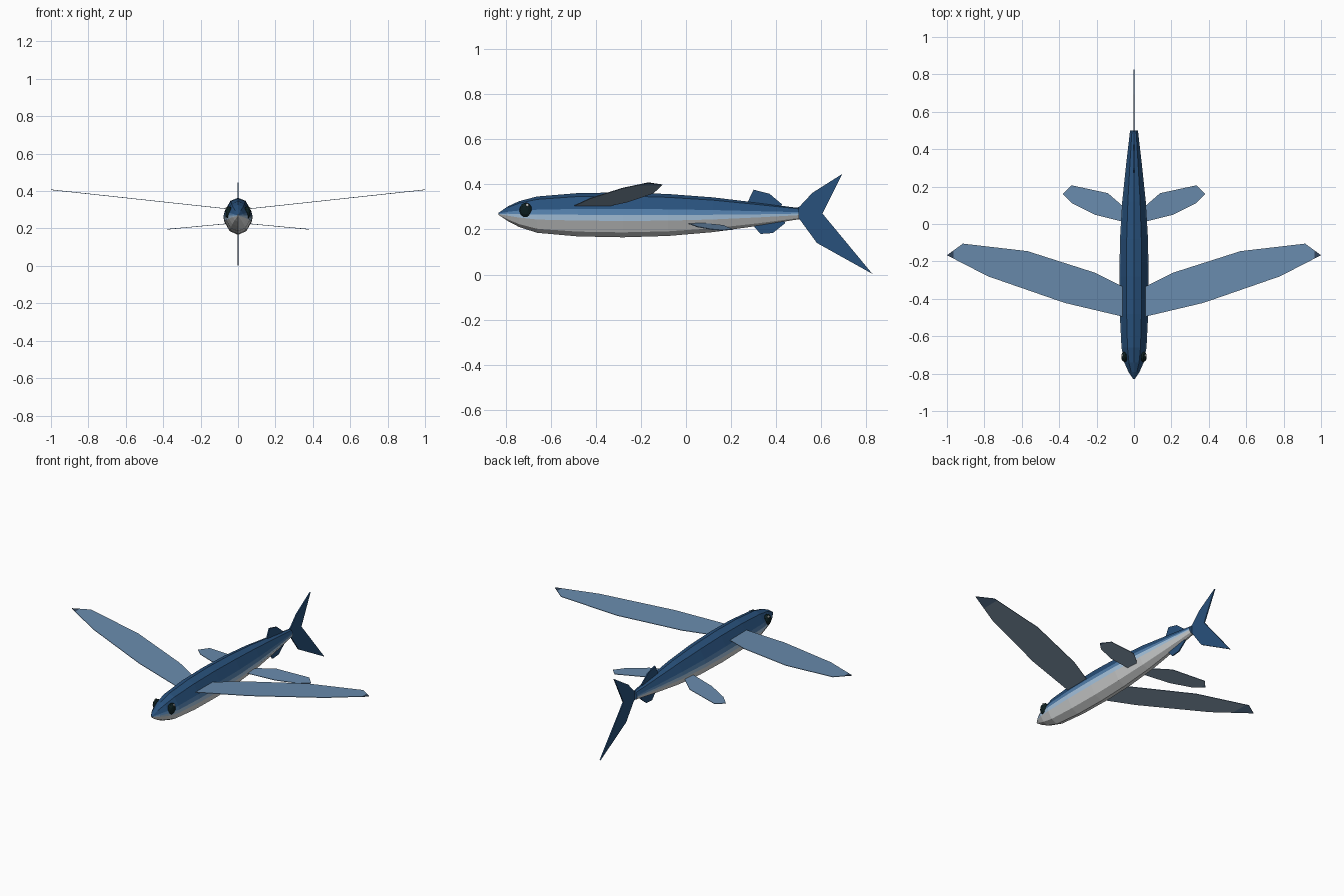
import bpy, bmesh, math
from mathutils import Vector

if "Cube" in bpy.data.objects:
    bpy.data.objects.remove(bpy.data.objects["Cube"])


def mat(name, r, g, b):
    m = bpy.data.materials.new(name)
    lin = [(c / 255 / 12.92 if c < 10 else ((c / 255 + 0.055) / 1.055) ** 2.4) for c in (r, g, b)]
    m.diffuse_color = (*lin, 1)
    m.use_nodes = True
    m.node_tree.nodes["Principled BSDF"].inputs["Base Color"].default_value = m.diffuse_color
    return m


NAVY = mat("deep blue", 40, 81, 124)
MID = mat("mid blue", 82, 126, 170)
PALE = mat("pale blue", 168, 198, 225)
SILVER = mat("silver", 222, 224, 224)
FIN_TOP = mat("fin blue", 105, 139, 173)
FIN_UNDER = mat("fin underside", 149, 173, 195)
TIP = mat("fin tip", 52, 70, 92)
EYE = mat("eye black", 12, 30, 32)
GLINT = mat("eye glint", 240, 243, 243)


def finish(bm, name, mats):
    bmesh.ops.recalc_face_normals(bm, faces=bm.faces[:])
    me = bpy.data.meshes.new(name)
    bm.to_mesh(me)
    bm.free()
    for m in mats:
        me.materials.append(m)
    ob = bpy.data.objects.new(name, me)
    bpy.context.collection.objects.link(ob)
    return ob


# Body: one faceted cross-section lofted along y, coloured in bands
half = [(0.0, 1.0), (0.52, 0.84), (0.92, 0.27), (1.0, 0.0), (0.95, -0.27), (0.58, -0.78), (0.0, -1.0)]
section = half + [(-x, z) for x, z in reversed(half[1:-1])]
band = [0, 0, 1, 2, 3, 3]
stations = [  # y, half width, bottom, top
    (-0.83, 0.004, 0.264, 0.274), (-0.79, 0.030, 0.237, 0.302), (-0.74, 0.052, 0.211, 0.325),
    (-0.66, 0.067, 0.185, 0.346), (-0.48, 0.076, 0.169, 0.361), (-0.28, 0.078, 0.165, 0.364),
    (-0.08, 0.075, 0.171, 0.357), (0.12, 0.063, 0.188, 0.342), (0.32, 0.042, 0.216, 0.318),
    (0.50, 0.021, 0.245, 0.295)]
bm = bmesh.new()
rings = []
for y, w, lo, hi in stations:
    c, h = (lo + hi) / 2, (hi - lo) / 2
    rings.append([bm.verts.new((x * w, y, c + z * h)) for x, z in section])
n = len(section)
for a, b in zip(rings, rings[1:]):
    for i in range(n):
        j = (i + 1) % n
        f = bm.faces.new((a[i], a[j], b[j], b[i]))
        f.material_index = band[min(i, n - 1 - i)]
bm.faces.new(rings[0]).material_index = 3
bm.faces.new(rings[-1])
finish(bm, "body", [NAVY, MID, PALE, SILVER])


def plate(bm, points, offset):
    """Close a thin plate from an outline, thickened along offset."""
    o = Vector(offset)
    f = bm.faces.new([bm.verts.new(Vector(p) - o / 2) for p in points])
    ext = bmesh.ops.extrude_face_region(bm, geom=[f], use_keep_orig=True)
    bmesh.ops.translate(bm, vec=o, verts=[v for v in ext["geom"] if isinstance(v, bmesh.types.BMVert)])


def side_fin(name, outline, height, side, top_cut, under_cut):
    """Paired fin whose tip is darkened beyond the given spans."""
    bm = bmesh.new()
    plate(bm, [(x * side, y, height(x)) for x, y in outline], (0, 0, 0.003))
    for cut in (top_cut, under_cut):
        bmesh.ops.bisect_plane(bm, geom=bm.verts[:] + bm.edges[:] + bm.faces[:],
                               plane_co=(cut * side, 0, 0), plane_no=(1, 0, 0))
    bmesh.ops.recalc_face_normals(bm, faces=bm.faces[:])
    for f in bm.faces:
        x = abs(f.calc_center_median().x)
        if f.normal.z < -0.3:
            f.material_index = 0 if x > under_cut else 1
        else:
            f.material_index = 2 if x > top_cut else 0
    finish(bm, name, [FIN_TOP, FIN_UNDER, TIP])


# Large wing fins and small belly fins
wing = [(0.04, -0.50), (0.37, -0.422), (0.78, -0.28), (1.0, -0.167), (0.915, -0.105),
        (0.57, -0.145), (0.21, -0.26), (0.04, -0.345)]
belly = [(0.03, 0.005), (0.21, 0.05), (0.33, 0.11), (0.38, 0.16), (0.335, 0.207),
         (0.14, 0.165), (0.065, 0.10), (0.03, 0.06)]
for label, s in (("right", 1), ("left", -1)):
    side_fin("wing_fin_" + label, wing, lambda x: 0.299 + 0.108 * x, s, 0.965, 0.895)
    side_fin("belly_fin_" + label, belly, lambda x: 0.231 - 0.093 * x, s, 0.376, 0.36)

# Upright fins, given as y, z outlines
upright = {
    "dorsal_fin": [(0.26, 0.30), (0.275, 0.325), (0.30, 0.376), (0.37, 0.358), (0.425, 0.312), (0.42, 0.29)],
    "anal_fin": [(0.28, 0.24), (0.30, 0.215), (0.33, 0.18), (0.385, 0.184), (0.44, 0.228), (0.43, 0.25)],
    "tail_fin": [(0.48, 0.29), (0.505, 0.303), (0.56, 0.362), (0.693, 0.446), (0.605, 0.27),
                 (0.826, 0.003), (0.58, 0.14), (0.505, 0.243), (0.48, 0.255)],
}
for name, outline in upright.items():
    bm = bmesh.new()
    plate(bm, [(0, y, z) for y, z in outline], (0.007, 0, 0))
    finish(bm, name, [NAVY])

# Eyes with a small glint
for label, s in (("right", 1), ("left", -1)):
    for name, m, r, pos in (("eye_", EYE, (0.020, 0.029, 0.034), (0.049, -0.71, 0.285)),
                            ("eye_glint_", GLINT, (0.006, 0.007, 0.007), (0.062, -0.703, 0.308))):
        bm = bmesh.new()
        bmesh.ops.create_icosphere(bm, subdivisions=2, radius=1)
        bmesh.ops.scale(bm, vec=r, verts=bm.verts)
        bmesh.ops.translate(bm, vec=(pos[0] * s, pos[1], pos[2]), verts=bm.verts)
        finish(bm, name + label, [m])
